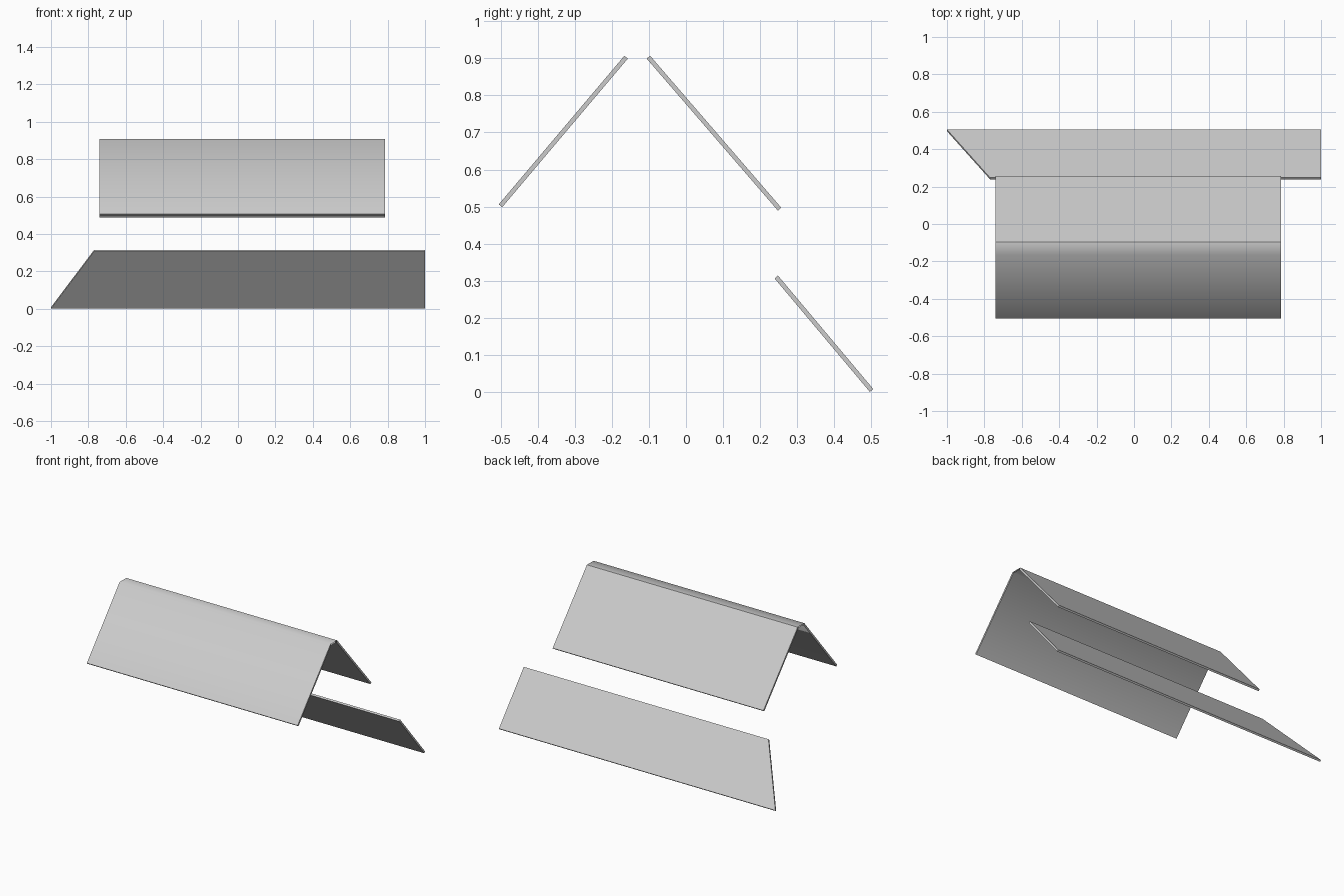
import bpy
import bmesh

if "Cube" in bpy.data.objects:
    bpy.data.objects.remove(bpy.data.objects["Cube"])

grey = bpy.data.materials.new("light grey")
grey.diffuse_color = (0.6, 0.6, 0.6, 1)
grey.use_nodes = True
grey.node_tree.nodes["Principled BSDF"].inputs["Base Color"].default_value = grey.diffuse_color


def extrude_profile(name, ring, lefts, right, caps, soft=()):
    """Sweep a closed (y, z) ring along x; caps lists the ring indices of each end face.
    Lengthwise edges whose ring index is in soft stay smooth, all others are sharp."""
    bm = bmesh.new()
    L = [bm.verts.new((x, y, z)) for x, (y, z) in zip(lefts, ring)]
    R = [bm.verts.new((right, y, z)) for y, z in ring]
    n = len(ring)
    for i in range(n):
        j = (i + 1) % n
        bm.faces.new((R[i], R[j], L[j], L[i]))
    for cap in caps:
        bm.faces.new([L[i] for i in cap])
        bm.faces.new([R[i] for i in reversed(cap)])
    for f in bm.faces:
        f.smooth = True
    for e in bm.edges:
        e.smooth = False
    for i in soft:
        bm.edges.get((L[i], R[i])).smooth = True
    mesh = bpy.data.meshes.new(name)
    bm.to_mesh(mesh)
    bm.free()
    mesh.materials.append(grey)
    obj = bpy.data.objects.new(name, mesh)
    bpy.context.collection.objects.link(obj)
    return obj


# Folded upper cover: front slope, narrow flat ridge (open ends), back slope
cover = [(-0.505, 0.506), (-0.166, 0.907), (-0.097, 0.907), (0.257, 0.497),
         (0.248, 0.489), (-0.106, 0.899), (-0.157, 0.899), (-0.496, 0.498)]
extrude_profile("folded_cover", cover, [-0.74] * 8, 0.785,
                [(0, 1, 6, 7), (2, 3, 4, 5)], soft=(1, 6))

# Lower sloping panel with one slanted end
panel = [(0.248, 0.314), (0.505, 0.008), (0.496, 0.0), (0.239, 0.306)]
extrude_profile("lower_panel", panel, [-0.77, -1.0, -1.0, -0.77], 1.0,
                [(0, 1, 2, 3)])
